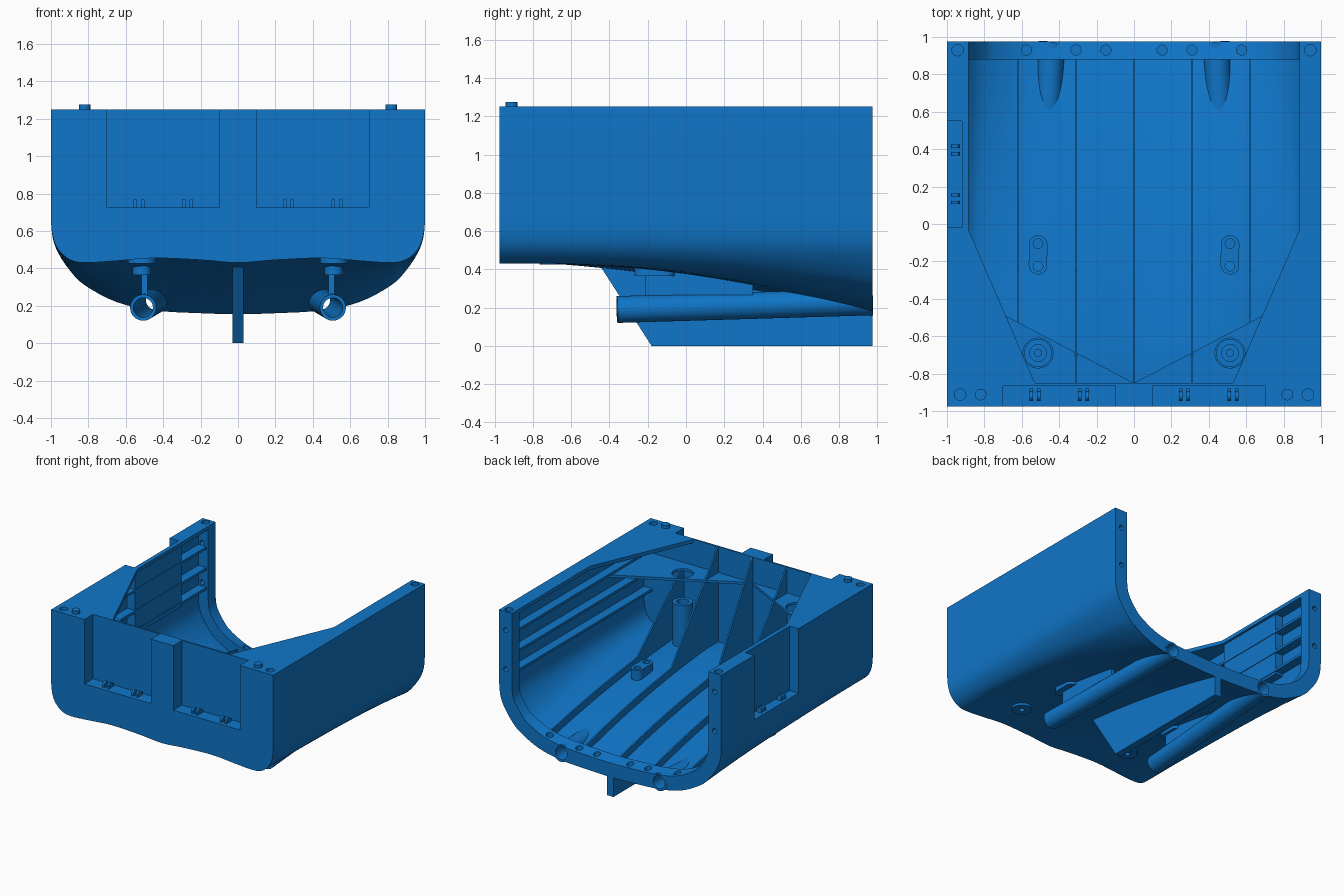
import bpy, bmesh, math
from mathutils import Vector, Matrix

if "Cube" in bpy.data.objects:
    bpy.data.objects.remove(bpy.data.objects["Cube"])

blue = bpy.data.materials.new("hull_blue")
blue.diffuse_color = (0.005, 0.18, 0.58, 1)
blue.use_nodes = True
blue.node_tree.nodes["Principled BSDF"].inputs["Base Color"].default_value = blue.diffuse_color
TOP = 1.25


def finish(name, bm, cutter=False):
    bmesh.ops.recalc_face_normals(bm, faces=bm.faces)
    me = bpy.data.meshes.new(name)
    bm.to_mesh(me)
    bm.free()
    ob = bpy.data.objects.new(name, me)
    bpy.context.collection.objects.link(ob)
    me.materials.append(blue)
    if cutter:
        ob.hide_render = True
        ob.display_type = 'WIRE'
        return ob
    bpy.ops.object.select_all(action='DESELECT')
    bpy.context.view_layer.objects.active = ob
    ob.select_set(True)
    bpy.ops.object.shade_smooth_by_angle(angle=math.radians(35))
    return ob


def add_box(bm, a, b):
    c = [(a[i] + b[i]) / 2 for i in range(3)]
    s = [abs(b[i] - a[i]) for i in range(3)]
    bmesh.ops.create_cube(bm, size=1, matrix=Matrix.Translation(c) @ Matrix.Diagonal((*s, 1)))


def add_rod(bm, a, b, r, n=24):
    a, b = Vector(a), Vector(b)
    rot = (b - a).to_track_quat('Z', 'Y').to_matrix().to_4x4()
    bmesh.ops.create_cone(bm, cap_ends=True, segments=n, radius1=r, radius2=r, depth=(b - a).length,
                          matrix=Matrix.Translation((a + b) / 2) @ rot)


def add_prism(bm, pts, offset):
    lo = [bm.verts.new(p) for p in pts]
    hi = [bm.verts.new(Vector(p) + Vector(offset)) for p in pts]
    n = len(pts)
    bm.faces.new(lo)
    bm.faces.new(hi[::-1])
    for i in range(n):
        bm.faces.new((lo[i], lo[(i + 1) % n], hi[(i + 1) % n], hi[i]))


def cut(ob, cutter):
    m = ob.modifiers.new("cut", 'BOOLEAN')
    m.object, m.operation, m.solver = cutter, 'DIFFERENCE', 'EXACT'


# Half section: x, height at the front, height at the rear
HALF = [(0, .43, .155), (.2, .445, .16), (.45, .455, .175), (.65, .44, .22), (.82, .43, .31),
        (.9, .447, .39), (.96, .5, .48), (.99, .57, .56), (1, .66, .66)]


def smooth_half():
    p = [Vector(q) for q in HALF]
    p = [Vector((-.2, .445, .16))] + p + [Vector((1, .76, .76))]
    out = []
    for i in range(1, len(p) - 2):
        a, b, c, d = p[i - 1:i + 3]
        for k in range(4):
            t = k / 4
            out.append(.5 * (2 * b + (c - a) * t + (2 * a - 5 * b + 4 * c - d) * t * t
                             + (3 * b - a - 3 * c + d) * t ** 3))
    return out + [p[-2], Vector((1, TOP, TOP))]


CURVE = smooth_half()


def blend(y):
    t = max(0, (y + .7) / 1.675)
    return .45 * t + .55 * t * t


def section(y, t=0):
    """Full hull section at y, moved inward by t."""
    b = blend(y)
    h = [Vector((min(p.x, 1), p.y + (p.z - p.y) * b)) for p in CURVE]
    res = []
    for i, p in enumerate(h):
        if i == 0:
            n = Vector((0, 1))
        elif i >= len(h) - 2:
            n = Vector((-1, 0))
        else:
            d = (h[i + 1] - h[i - 1]).normalized()
            n = Vector((-d.y, d.x))
        res.append(p + n * t)
    return [(-q.x, y, q.y) for q in res[:0:-1]] + [(q.x, y, q.y) for q in res]


def floor_z(x, y):
    b = blend(y)
    for (x0, f0, r0), (x1, f1, r1) in zip(HALF, HALF[1:]):
        if x0 <= abs(x) <= x1:
            k = (abs(x) - x0) / (x1 - x0)
            f, r = f0 + (f1 - f0) * k, r0 + (r1 - r0) * k
            return f + (r - f) * b


def loft(name, y0, y1, steps, t=None):
    bm = bmesh.new()
    loops = []
    for s in range(steps + 1):
        y = y0 + (y1 - y0) * s / steps
        ring = section(y) + (section(y, t)[::-1] if t else [])
        loops.append([bm.verts.new(p) for p in ring])
    n = len(loops[0])
    for a, b in zip(loops, loops[1:]):
        for i in range(n):
            bm.faces.new((a[i], a[(i + 1) % n], b[(i + 1) % n], b[i]))
    for e in (loops[0], loops[-1]):
        if t:
            for i in range(n // 2 - 1):
                bm.faces.new((e[i], e[i + 1], e[n - 2 - i], e[n - 1 - i]))
        else:
            bm.faces.new(e)
    return finish(name, bm)


# Main hull pieces
shell = loft("hull_shell", -.85, .88, 24, .027)
transom = loft("transom", -.975, -.85, 1)
flange = loft("rear_flange", .88, .975, 2, .115)

# Decks, shelves, stringers and side pocket housing
bm = bmesh.new()
for s in (-1, 1):
    add_prism(bm, [(s * x, y, 1.22) for x, y in
                   ((.995, -.85), (.53, -.85), (.885, -.03), (.885, .88), (.995, .88))], (0, 0, .03))
deck = finish("side_decks", bm)
bm = bmesh.new()
for s in (-1, 1):
    add_prism(bm, [(s * x, y, 1.02) for x, y in ((0, -.85), (.98, -.337), (.98, -.85))], (0, 0, .02))
shelf = finish("corner_shelves", bm)
bm = bmesh.new()
for s in (-1, 1):
    for z in (1.07, .9, .74):
        add_box(bm, (s * .985, -.85, z - .01), (s * .9, .88, z + .01))
stringers = finish("side_stringers", bm)
bm = bmesh.new()
add_box(bm, (-.999, -.035, .71), (-.905, .565, 1.2495))
housing = finish("side_pocket_housing", bm)

# Long floor ribs rising into gussets at the transom
bm = bmesh.new()
for x in (-.62, -.31, 0, .31, .62):
    ys = [-.85, -.6, -.3, 0, .2, .4, .6, .75, .88]
    foot = -.25 if x else -.4
    peak = 1.245 if abs(x) < .5 else 1.03
    top = [(x - .006, y, floor_z(x, y) + .085) for y in ys if y > foot]
    top = [(x - .006, -.85, peak), (x - .006, foot, floor_z(x, foot) + .085)] + top
    low = [(x - .006, y, floor_z(x, y) + .012) for y in ys]
    add_prism(bm, low + top[::-1], (.012, 0, 0))
finish("floor_ribs", bm)

# Keel below the hull
bm = bmesh.new()
add_prism(bm, [(-.03, -.18, 0), (-.03, .975, 0)] +
          [(-.03, y, floor_z(0, y) + .012) for y in (.975, .7, .4, .1, -.2, -.45)], (.06, 0, 0))
finish("keel", bm)

# Slanted tubes with web plates, posts and double bosses
bore, posthole = bmesh.new(), bmesh.new()
tubes, webs, posts, bosses = (bmesh.new() for _ in range(4))
bosshole = bmesh.new()
for s in (-1, 1):
    a, b = Vector((s * .507, -.36, .19)), Vector((s * .44, .974, .23))
    d = (b - a).normalized()
    add_rod(tubes, a, b, .07, 32)
    add_rod(bore, a - d * .1, b + d * .1, .052, 32)
    add_prism(webs, [(s * .5 - .015, -.215, .25), (s * .5 - .015, .35, .265),
                     (s * .5 - .015, .35, floor_z(.5, .35) + .012),
                     (s * .5 - .015, -.215, floor_z(.5, -.215) + .012)], (.03, 0, 0))
    px, py = s * .513, -.69
    add_rod(posts, (px, py, .425), (px, py, .81), .075, 28)
    add_rod(posthole, (px, py, .3), (px, py, .7), .021, 16)
    add_rod(posthole, (px, py, .68), (px, py, .9), .045, 24)
    # Fin leaning on the post
    add_prism(posts, [(px - .01, -.62, .44), (px - .01, -.5, .44), (px - .01, -.5, .5),
                      (px - .01, -.62, .78)], (.02, 0, 0))
    cap = []
    for k in range(24):
        t = math.tau * k / 24
        cap.append((px + .05 * math.cos(t), -.165 + .055 * (1 if k < 12 else -1) + .05 * math.sin(t),
                    .365))
    add_prism(bosses, cap, (0, 0, .13))
    for y in (-.225, -.105):
        add_rod(bosshole, (px, y, .42), (px, y, .6), .026, 16)
    add_prism(bosses, [(px - .007, -.08, .36), (px - .007, .06, .34), (px - .007, .06, .39),
                       (px - .007, -.08, .48)], (.014, 0, 0))
bore = finish("tube_bore_cutter", bore, True)
posthole = finish("post_hole_cutter", posthole, True)
bosshole = finish("boss_hole_cutter", bosshole, True)
cut(finish("slanted_tubes", tubes), bore)
cut(finish("tube_webs", webs), bore)
cut(finish("drain_posts", posts), posthole)
cut(finish("double_bosses", bosses), bosshole)
cut(shell, bore)
cut(shell, posthole)
cut(flange, bore)

# Clearance holes in the shelves over the posts
bm = bmesh.new()
for s in (-1, 1):
    add_rod(bm, (s * .513, -.69, .95), (s * .513, -.69, 1.1), .08, 28)
cut(shelf, finish("shelf_hole_cutter", bm, True))

# Pockets in the transom and the left side
bm = bmesh.new()
for s in (-1, 1):
    add_box(bm, (s * .1, -1.1, .725), (s * .7, -.865, 1.4))
    add_rod(bm, (s * .93, -.912, 1.2), (s * .93, -.912, 1.3), .031)
cut(transom, finish("transom_pocket_cutter", bm, True))
bm = bmesh.new()
add_box(bm, (-1.1, -.02, .725), (-.92, .55, 1.4))
side_cut = finish("side_pocket_cutter", bm, True)
for ob in (shell, deck, housing, stringers):
    cut(ob, side_cut)

# Bolt holes in the rear flange
bm = bmesh.new()
for x in (-.575, -.31, -.15, .15, .31, .575):
    z = floor_z(x, .93) + .115
    add_rod(bm, (x, .93, z - .035), (x, .93, z + .08), .027, 20)
for s in (-1, 1):
    add_rod(bm, (s * .943, .93, 1.2), (s * .943, .93, 1.3), .031)
    for z in (1.1, .78):
        add_rod(bm, (s * .94, .8, z), (s * .94, 1.1, z), .02, 16)
cut(flange, finish("flange_hole_cutter", bm, True))

# Locating pins and hinge lugs
bm = bmesh.new()
for s in (-1, 1):
    add_rod(bm, (s * .82, -.912, 1.2), (s * .82, -.912, 1.275), .031)
finish("locating_pins", bm)
bm = bmesh.new()
for x in (-.53, -.27, .27, .53):
    for o in (-.02, .02):
        add_box(bm, (x + o - .009, -.945, .715), (x + o + .009, -.88, .745))
        add_rod(bm, (x + o - .009, -.92, .745), (x + o + .009, -.92, .745), .024, 16)
for y in (.395, .135):
    for o in (-.02, .02):
        add_box(bm, (-.975, y + o - .009, .715), (-.93, y + o + .009, .745))
        add_rod(bm, (-.955, y + o - .009, .745), (-.955, y + o + .009, .745), .022, 16)
finish("hinge_lugs", bm)
